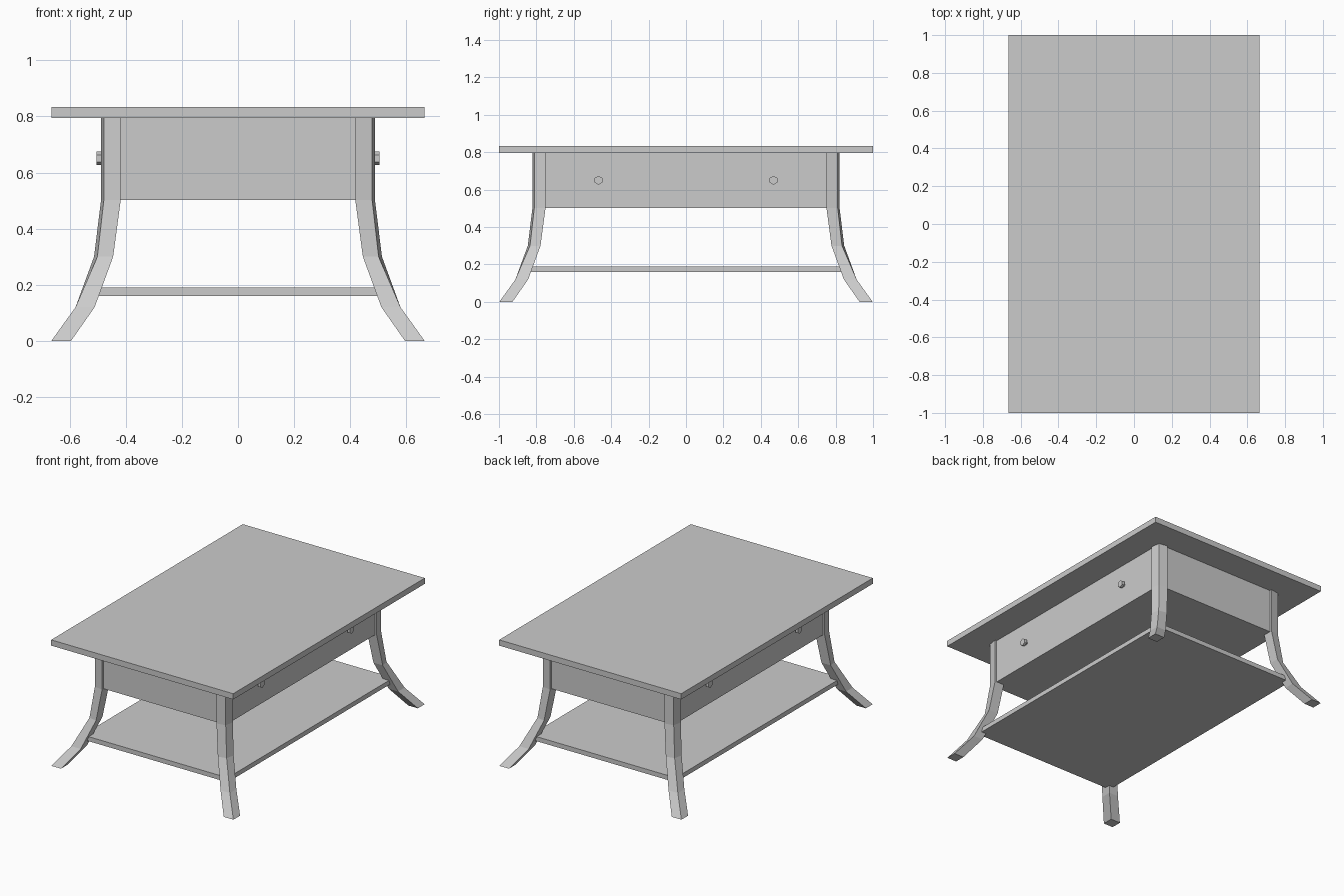
import bpy, bmesh, math
from mathutils import Matrix

cube = bpy.data.objects.get("Cube")
if cube:
    bpy.data.objects.remove(cube, do_unlink=True)

grey = bpy.data.materials.new("plain grey")
grey.use_nodes = True
colour = (0.6, 0.6, 0.6, 1)
grey.diffuse_color = colour
grey.node_tree.nodes["Principled BSDF"].inputs["Base Color"].default_value = colour


def finish(name, bm):
    """Turn a bmesh into a named, coloured object."""
    bmesh.ops.recalc_face_normals(bm, faces=bm.faces)
    mesh = bpy.data.meshes.new(name)
    bm.to_mesh(mesh)
    bm.free()
    mesh.materials.append(grey)
    obj = bpy.data.objects.new(name, mesh)
    bpy.context.collection.objects.link(obj)
    return obj


def box(name, half_x, half_y, bottom, top):
    bm = bmesh.new()
    bmesh.ops.create_cube(bm, size=1)
    for v in bm.verts:
        v.co.x *= 2 * half_x
        v.co.y *= 2 * half_y
        v.co.z = top if v.co.z > 0 else bottom
    return finish(name, bm)


# Flat slabs: top, drawer case and lower shelf
box("table_top", 0.665, 1.0, 0.795, 0.833)
box("drawer_case", 0.475, 0.806, 0.502, 0.796)
box("lower_shelf", 0.53, 0.865, 0.16, 0.19)

# Splayed legs: height, inner edge, width, pull-in of the outer corner
LEG = [(0, 0.595, 0.07, 0), (0.12, 0.511, 0.068, 0), (0.3, 0.445, 0.068, 0.012),
       (0.502, 0.418, 0.07, 0.01), (0.796, 0.418, 0.07, 0.01)]
LEG_SHIFT_Y = 0.333


def leg(name, side_x, side_y):
    bm = bmesh.new()
    rings = []
    for z, inner, width, pull in LEG:
        outer = inner + width
        corner = outer - pull
        section = [(inner, inner), (outer, inner), (corner, corner), (inner, outer)]
        rings.append([bm.verts.new((side_x * x, side_y * (y + LEG_SHIFT_Y), z))
                      for x, y in section])
    for low, high in zip(rings, rings[1:]):
        for i in range(4):
            j = (i + 1) % 4
            bm.faces.new((low[i], low[j], high[j], high[i]))
    bm.faces.new(rings[0])
    bm.faces.new(rings[-1])
    finish(name, bm)


# Hexagonal drawer knobs: thin stem with a wider head
def knob(name, side, y):
    bm = bmesh.new()
    for radius, start, end in ((0.012, 0.47, 0.492), (0.024, 0.488, 0.505)):
        place = (Matrix.Translation((side * (start + end) / 2, y, 0.65))
                 @ Matrix.Rotation(math.pi / 2, 4, "Y")
                 @ Matrix.Rotation(math.pi / 2, 4, "Z"))
        made = bmesh.ops.create_cone(bm, cap_ends=True, segments=6, radius1=radius,
                                     radius2=radius, depth=end - start, matrix=place)
        # Point one corner of the hexagon straight up
        top = max(v.co.z for v in made["verts"])
        if top < 0.65 + radius * 0.95:
            bmesh.ops.rotate(bm, verts=made["verts"], cent=(0, y, 0.65),
                             matrix=Matrix.Rotation(math.pi / 6, 3, "X"))
    finish(name, bm)


for side_x, side_name in ((1, "left"), (-1, "right")):
    for side_y, end_name in ((-1, "front"), (1, "back")):
        leg(f"{end_name}_{side_name}_leg", side_x, side_y)
        knob(f"{end_name}_{side_name}_knob", side_x, side_y * 0.468)
